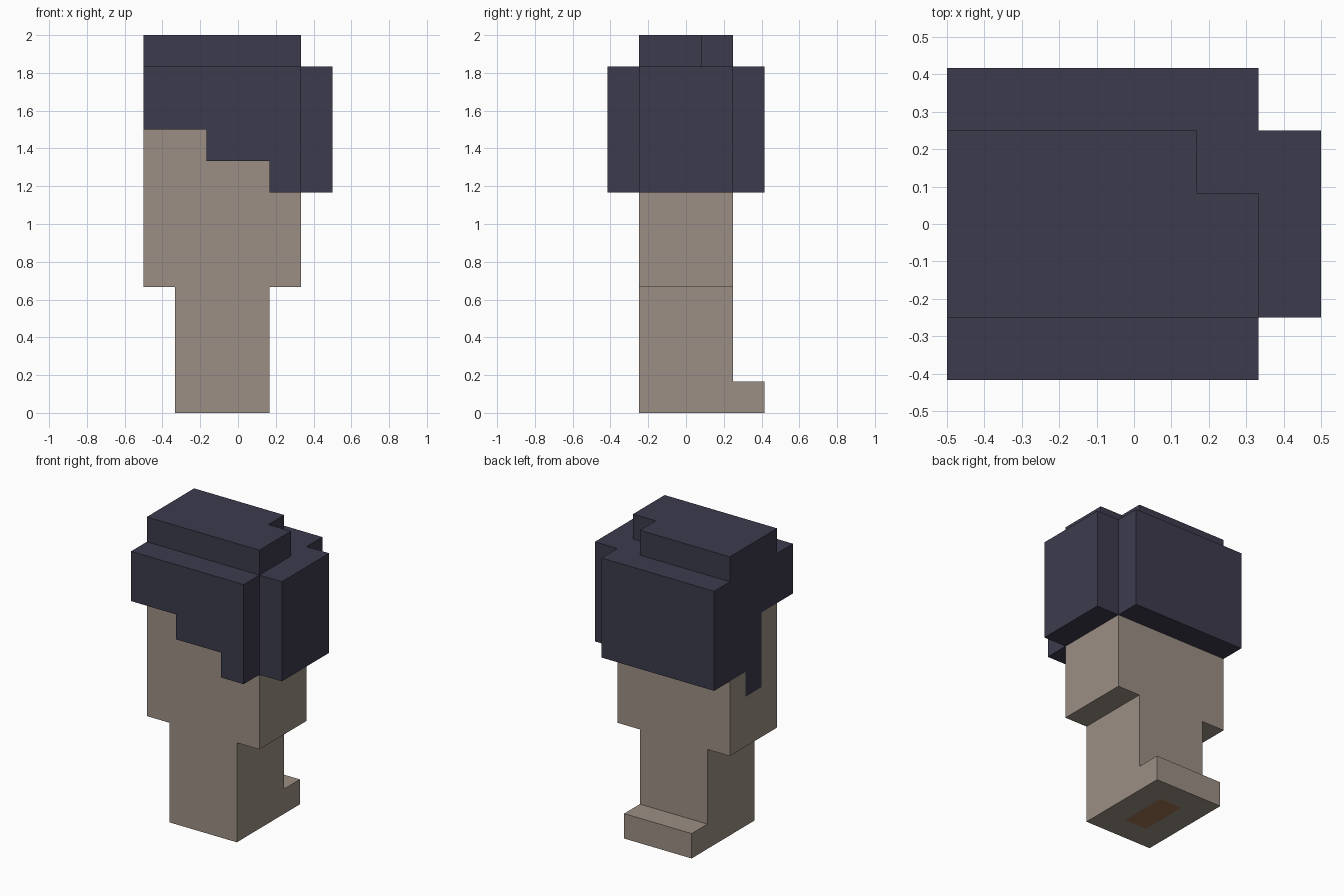
import bpy
import bmesh
from mathutils import Vector

cube = bpy.data.objects.get("Cube")
if cube:
    bpy.data.objects.remove(cube, do_unlink=True)

U = 1 / 6  # block size


def srgb(r, g, b):
    def lin(c):
        c /= 255
        return c / 12.92 if c <= 0.04045 else ((c + 0.055) / 1.055) ** 2.4
    return (lin(r), lin(g), lin(b), 1)


def material(name, colour):
    m = bpy.data.materials.new(name)
    m.use_nodes = True
    m.diffuse_color = colour
    bsdf = next(n for n in m.node_tree.nodes if n.type == 'BSDF_PRINCIPLED')
    bsdf.inputs["Base Color"].default_value = colour
    return m


SKIN = material("grey_beige_skin", srgb(156, 143, 132))
HAIR = material("dark_slate_hair", srgb(60, 59, 77))
BROWN = material("brown_patch", srgb(157, 117, 84))


def prism(name, axis, outline, lo, hi, mat):
    """Extrude a flat outline (in blocks) along an axis from lo to hi."""
    place = {'x': lambda a, b: (lo, a, b),
             'y': lambda a, b: (a, lo, b),
             'z': lambda a, b: (a, b, lo)}[axis]
    bm = bmesh.new()
    face = bm.faces.new([bm.verts.new(Vector(place(*p)) * U) for p in outline])
    out = bmesh.ops.extrude_face_region(bm, geom=[face])
    step = Vector([(hi - lo) * U if axis == c else 0 for c in 'xyz'])
    bmesh.ops.translate(bm, vec=step,
                        verts=[g for g in out['geom'] if isinstance(g, bmesh.types.BMVert)])
    bmesh.ops.recalc_face_normals(bm, faces=bm.faces[:])
    mesh = bpy.data.meshes.new(name)
    bm.to_mesh(mesh)
    bm.free()
    mesh.materials.append(mat)
    obj = bpy.data.objects.new(name, mesh)
    bpy.context.collection.objects.link(obj)
    return obj


def rect(a0, a1, b0, b1):
    return [(a0, b0), (a1, b0), (a1, b1), (a0, b1)]


# Neck with the step sticking out at the back of its base
neck = prism("neck", 'x',
             [(-1.5, 0), (2.5, 0), (2.5, 1), (1.5, 1), (1.5, 4), (-1.5, 4)], -2, 1, SKIN)

# Brown rectangle cut into the underside of the neck
neck.data.materials.append(BROWN)
bm = bmesh.new()
bm.from_mesh(neck.data)
for co, no in (((-1, 0, 0), (1, 0, 0)), ((0, 0, 0), (1, 0, 0)),
               ((0, -0.5, 0), (0, 1, 0)), ((0, 1.5, 0), (0, 1, 0))):
    under = [f for f in bm.faces if f.normal.z < -0.5]
    geom = set(under)
    for f in under:
        geom.update(f.edges)
        geom.update(f.verts)
    bmesh.ops.bisect_plane(bm, geom=list(geom), dist=1e-5,
                           plane_co=Vector(co) * U, plane_no=no)
    bm.normal_update()
for f in bm.faces:
    c = f.calc_center_median() / U
    if f.normal.z < -0.5 and -1 < c.x < 0 and -0.5 < c.y < 1.5:
        f.material_index = 1
bm.to_mesh(neck.data)
bm.free()

# Head: main block, and the right slice whose top follows the hairline
prism("head", 'z', rect(-2, 2, -1.5, 1.5), 4, 10, SKIN)
hairline = [(-1.5, 9), (-0.5, 9), (-0.5, 6), (0.5, 6), (0.5, 7), (1.5, 7)]
prism("head_right_side", 'x', [(1.5, 4), (-1.5, 4)] + hairline, -3, -2, SKIN)

# Hair: flush right side, cap, and notched crown
prism("hair_right_side", 'x', hairline + [(1.5, 11), (-1.5, 11)], -3, -2, HAIR)
prism("hair_cap", 'z', rect(-2, 2, -1.5, 1.5), 10, 11, HAIR)
prism("hair_crown", 'z',
      [(-3, -1.5), (2, -1.5), (2, 0.5), (1, 0.5), (1, 1.5), (-3, 1.5)], 11, 12, HAIR)

# Hair: stepped fringe, back and left side
prism("hair_fringe", 'y',
      [(-3, 11), (-3, 9), (-1, 9), (-1, 8), (1, 8), (1, 7), (2, 7), (2, 11)],
      -2.5, -1.5, HAIR)
prism("hair_back", 'y', rect(-3, 2, 7, 11), 1.5, 2.5, HAIR)
prism("hair_left_side", 'x', rect(-1.5, 1.5, 7, 11), 2, 3, HAIR)
